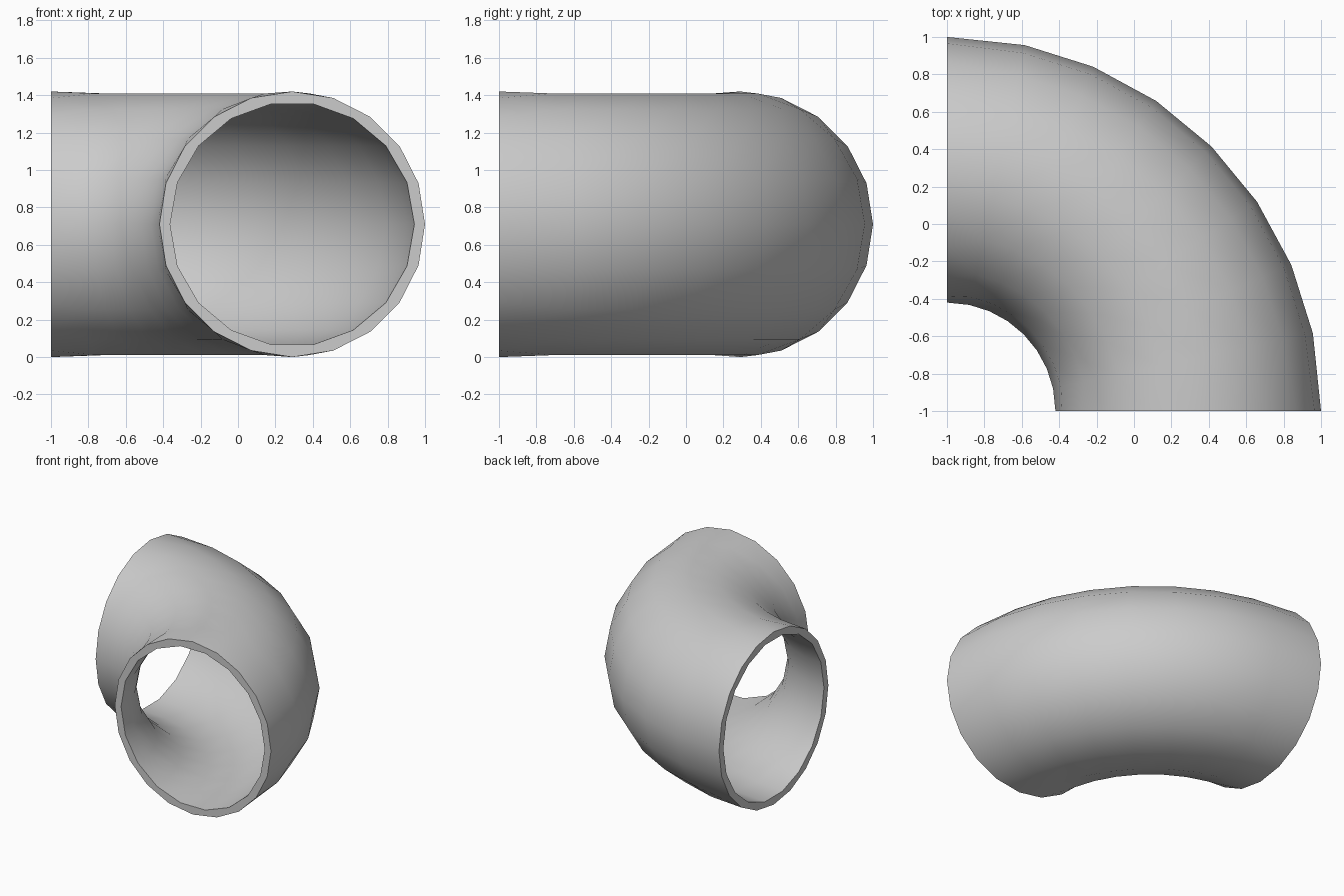
import bpy
import bmesh
from math import cos, sin, radians, tau

cube = bpy.data.objects.get("Cube")
if cube:
    bpy.data.objects.remove(cube)

BEND = 1.29          # radius of the bend's centre line
OUTER, INNER = 0.71, 0.653
SIDES, END_SIDES = 18, 20
ANGLES = [0, 12, 23, 34, 45, 56, 67, 78, 90]

bm = bmesh.new()


def ring(angle, radius, sides):
    """Cross-section circle standing across the bend at the given angle."""
    a = radians(angle)
    verts = []
    for i in range(sides):
        p = tau * i / sides
        reach = BEND + radius * cos(p)
        verts.append(bm.verts.new((reach * cos(a) - 1, reach * sin(a) - 1,
                                   OUTER + radius * sin(p))))
    return verts


def bridge(a, b):
    """Join two rings, which may differ in their number of sides."""
    na, nb = len(a), len(b)
    i = j = 0
    while i < na or j < nb:
        step = (i + 1) * nb - (j + 1) * na
        a0, b0 = a[i % na], b[j % nb]
        a1, b1 = a[(i + 1) % na], b[(j + 1) % nb]
        if step == 0:
            bm.faces.new((a0, a1, b1, b0))
            i, j = i + 1, j + 1
        elif step < 0:
            bm.faces.new((a0, a1, b0))
            i += 1
        else:
            bm.faces.new((a0, b1, b0))
            j += 1


# Outer wall has finer end rings; the bore is even throughout
outer = [ring(a, OUTER, END_SIDES if a in (0, 90) else SIDES) for a in ANGLES]
bore = [ring(a, INNER, SIDES) for a in ANGLES]
for wall in (outer, bore):
    for first, second in zip(wall, wall[1:]):
        bridge(first, second)

# Flat rims at both open ends
for end in (0, -1):
    bridge(outer[end], bore[end])

bmesh.ops.recalc_face_normals(bm, faces=bm.faces)
mesh = bpy.data.meshes.new("pipe_elbow")
bm.to_mesh(mesh)
bm.free()

# Plain grey material
grey = bpy.data.materials.new("light_grey")
grey.use_nodes = True
grey.diffuse_color = (0.6, 0.6, 0.6, 1)
shader = next(n for n in grey.node_tree.nodes if n.type == "BSDF_PRINCIPLED")
shader.inputs["Base Color"].default_value = grey.diffuse_color
mesh.materials.append(grey)

pipe = bpy.data.objects.new("pipe_elbow", mesh)
bpy.context.collection.objects.link(pipe)
bpy.ops.object.select_all(action="DESELECT")
pipe.select_set(True)
bpy.context.view_layer.objects.active = pipe
bpy.ops.object.shade_smooth_by_angle(angle=radians(40))
